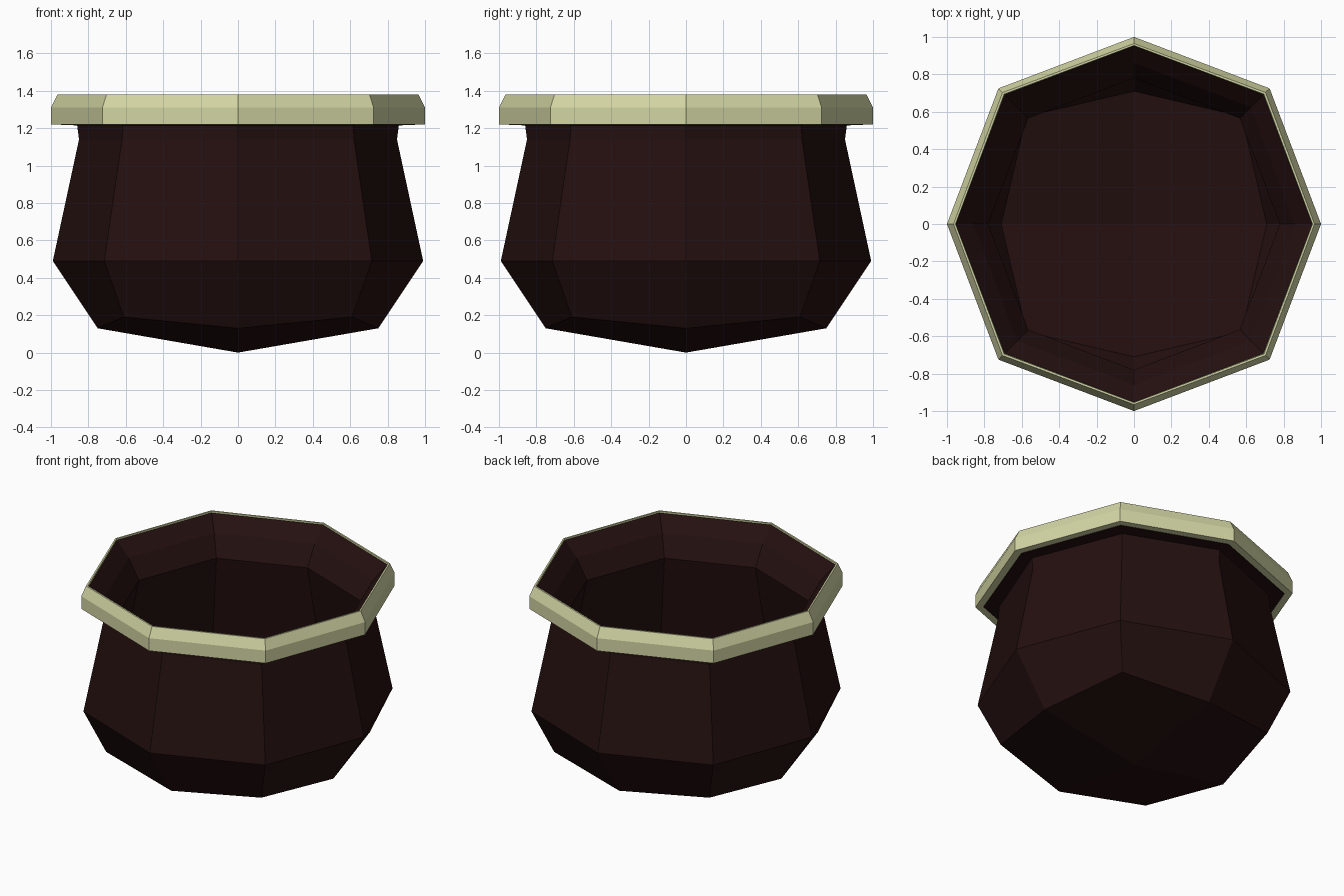
import bpy, bmesh

cube = bpy.data.objects.get("Cube")
if cube:
    bpy.data.objects.remove(cube, do_unlink=True)


def material(name, rgb):
    mat = bpy.data.materials.new(name)
    mat.use_nodes = True
    mat.diffuse_color = (*rgb, 1)
    mat.node_tree.nodes["Principled BSDF"].inputs["Base Color"].default_value = (*rgb, 1)
    return mat


DIRECTIONS = [(1, 0), (1, 1), (0, 1), (-1, 1), (-1, 0), (-1, -1), (0, -1), (1, -1)]


def add_ring(bm, axis, corner, z, corner_z=None):
    """Octagon with separate reach on the axes and at the corners."""
    ring = []
    for dx, dy in DIRECTIONS:
        diagonal = dx and dy
        r = corner if diagonal else axis
        h = corner_z if diagonal and corner_z is not None else z
        ring.append(bm.verts.new((dx * r, dy * r, h)))
    return ring


def bridge(bm, a, b):
    for i in range(8):
        j = (i + 1) % 8
        bm.faces.new((a[i], a[j], b[j], b[i]))


def cap(bm, ring, z):
    """Close a ring with four quads meeting at a centre point."""
    centre = bm.verts.new((0, 0, z))
    for i in range(0, 8, 2):
        bm.faces.new((centre, ring[i], ring[i + 1], ring[(i + 2) % 8]))


def build(name, profile, mat, floors=None):
    bm = bmesh.new()
    rings = [add_ring(bm, *p) for p in profile]
    for a, b in zip(rings, rings[1:]):
        bridge(bm, a, b)
    if floors:
        cap(bm, rings[0], floors[0])
        cap(bm, rings[-1], floors[1])
    else:
        bridge(bm, rings[-1], rings[0])
    bmesh.ops.recalc_face_normals(bm, faces=bm.faces[:])
    mesh = bpy.data.meshes.new(name)
    bm.to_mesh(mesh)
    bm.free()
    mesh.materials.append(mat)
    obj = bpy.data.objects.new(name, mesh)
    bpy.context.collection.objects.link(obj)
    return obj


dark = material("dark_brown", (0.018, 0.005, 0.005))
cream = material("pale_cream", (0.65, 0.67, 0.37))

# Pot: outer wall upwards, over the lip, then inner wall down to the floor
build("pot_body", [
    (0.75, 0.61, 0.13, 0.19),
    (0.99, 0.715, 0.49),
    (0.85, 0.62, 1.14),
    (0.86, 0.617, 1.215),
    (0.945, 0.687, 1.217),
    (0.953, 0.692, 1.37),
    (0.86, 0.625, 1.27),
    (0.78, 0.565, 1.13),
    (0.92, 0.665, 0.49),
    (0.71, 0.575, 0.19, 0.24),
], dark, floors=(0.0, 0.07))

# Chamfered band around the lip
build("rim_band", [
    (0.947, 0.689, 1.22),
    (1.0, 0.725, 1.22),
    (1.0, 0.725, 1.31),
    (0.965, 0.703, 1.38),
    (0.954, 0.694, 1.38),
], cream)
